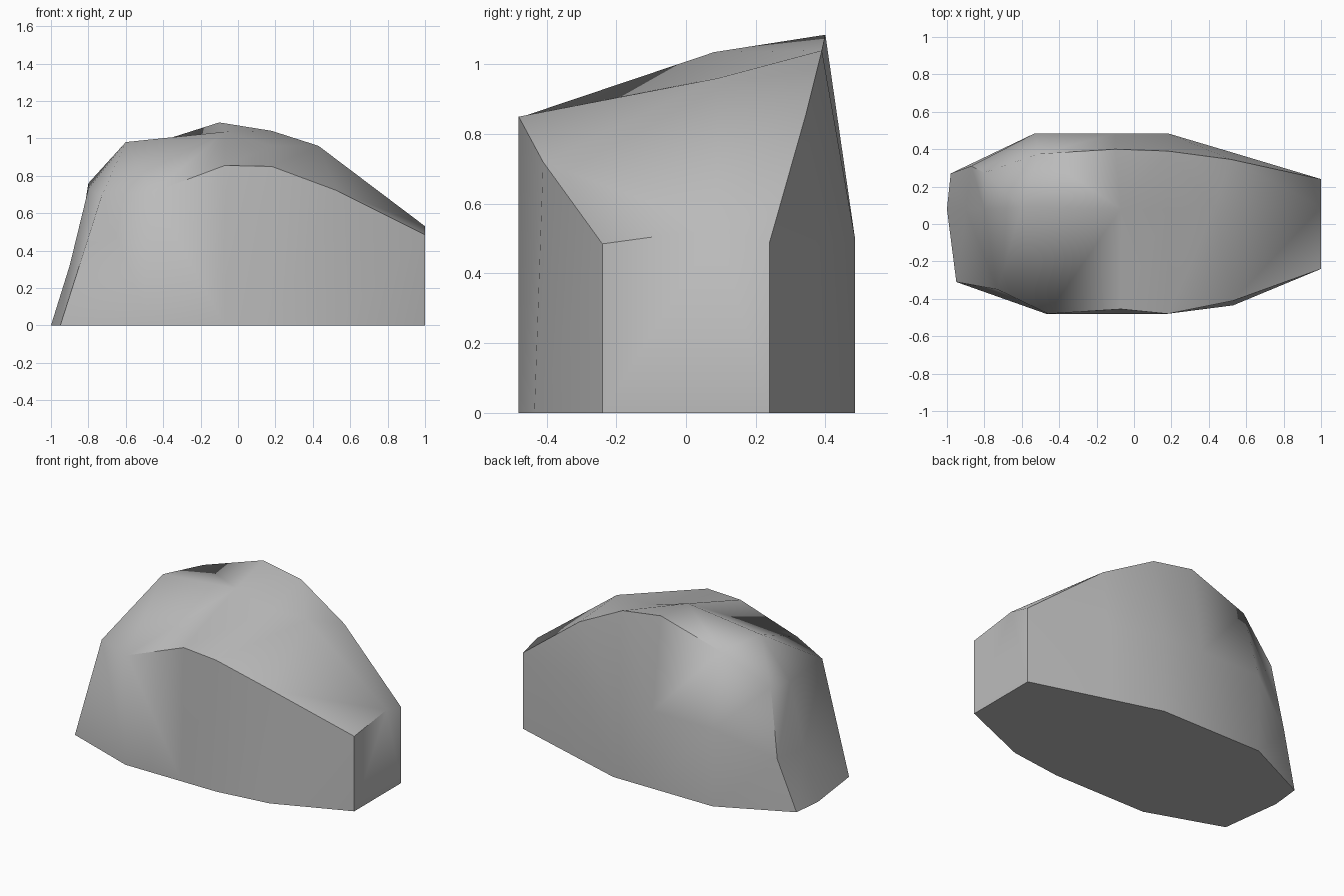
import bpy
import bmesh
import math

# Remove the default object
old = bpy.data.objects.get("Cube")
if old:
    bpy.data.objects.remove(old, do_unlink=True)

# Stone colour
stone = bpy.data.materials.new("stone_grey")
stone.use_nodes = True
grey = (0.5, 0.5, 0.5, 1.0)
stone.diffuse_color = grey
stone.node_tree.nodes["Principled BSDF"].inputs["Base Color"].default_value = grey


def on_ground(line):
    """Drop a guide line straight down to the ground."""
    return [(x, y, 0) for x, y, z in line]


# Guide lines along the boulder, each running from its left end (+x) to its right end
front_foot = on_ground([(1, -.24, 0), (.53, -.435, 0), (.18, -.48, 0),
                        (-.07, -.48, 0), (-.47, -.48, 0), (-.95, -.31, 0)])
front_rim = [(1, -.24, .485), (.53, -.41, .72), (.18, -.48, .85),
             (-.07, -.455, .855), (-.46, -.48, .71), (-.73, -.35, .69)]
crown = [(1, .09, .53), (.43, .09, .96), (.18, .08, .96),
         (-.07, .08, 1.035), (-.6, .09, .98), (-.8, .08, .73)]
back_rim = [(1, .24, .49), (.52, .345, .86), (.18, .39, 1.04),
            (-.1, .4, 1.085), (-.51, .375, .955), (-.8, .275, .76)]
back_waist = [(1, .24, .49), (.52, .384, .495), (.18, .485, .5),
              (-.1, .485, .5), (-.53, .485, .5), (-.87, .31, .33)]
back_foot = on_ground(back_waist[:-1]) + [(-.98, .27, 0)]

bm = bmesh.new()
rows = [[bm.verts.new(p) for p in line] for line in
        (front_foot, front_rim, crown, back_rim, back_waist, back_foot)]

# Skin between neighbouring guide lines: walls, top and underside
for a, b in zip(rows, rows[1:] + rows[:1]):
    for i in range(len(a) - 1):
        bm.faces.new((a[i], a[i + 1], b[i + 1], b[i]))

# Flat end
bm.faces.new([row[0] for row in rows])

# Sloping end, with a ridge running down its middle
tail = [row[-1] for row in rows]
ridge_mid = bm.verts.new((-.9, .08, .32))
ridge_foot = bm.verts.new((-1, .08, 0))
bm.faces.new((tail[0], tail[1], ridge_mid, ridge_foot))
bm.faces.new((tail[1], tail[2], ridge_mid))
bm.faces.new((tail[2], tail[3], tail[4], ridge_mid))
bm.faces.new((ridge_mid, tail[4], tail[5], ridge_foot))
bm.faces.new((tail[5], tail[0], ridge_foot))

bmesh.ops.remove_doubles(bm, verts=bm.verts, dist=0.001)
bmesh.ops.triangulate(bm, faces=[f for f in bm.faces if len(f.verts) > 3],
                      quad_method='SHORT_EDGE')
bmesh.ops.recalc_face_normals(bm, faces=bm.faces)

mesh = bpy.data.meshes.new("boulder")
bm.to_mesh(mesh)
bm.free()
mesh.materials.append(stone)
boulder = bpy.data.objects.new("boulder", mesh)
bpy.context.collection.objects.link(boulder)

# Soft facets with crisp rims
bpy.ops.object.select_all(action='DESELECT')
boulder.select_set(True)
bpy.context.view_layer.objects.active = boulder
bpy.ops.object.shade_smooth_by_angle(angle=math.radians(57))
